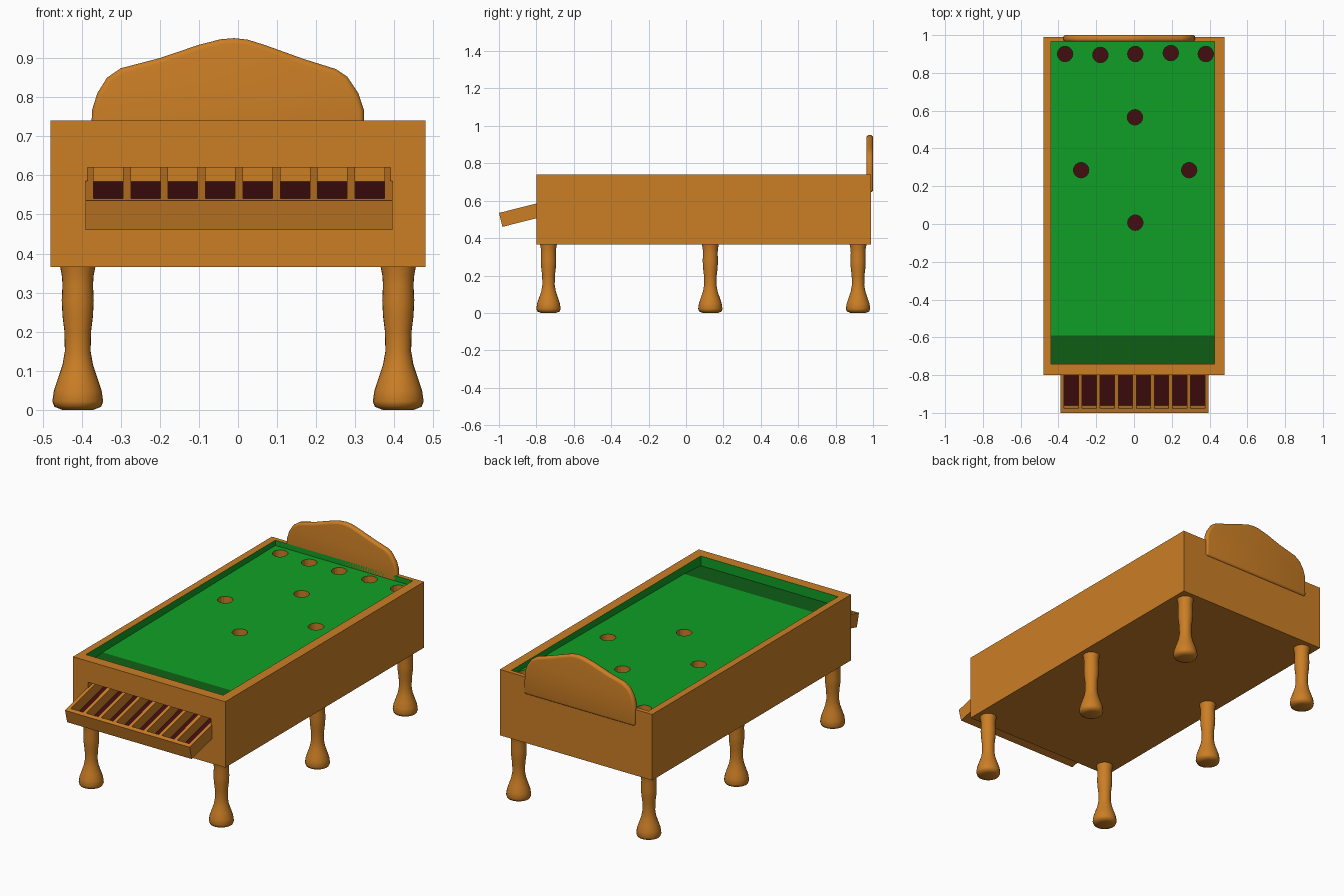
import bpy, bmesh, math
from mathutils import Matrix, Vector

cube = bpy.data.objects.get("Cube")
if cube:
    bpy.data.objects.remove(cube, do_unlink=True)


def material(name, rgb):
    m = bpy.data.materials.new(name)
    m.use_nodes = True
    m.diffuse_color = (*rgb, 1)
    m.node_tree.nodes["Principled BSDF"].inputs["Base Color"].default_value = (*rgb, 1)
    return m


wood = material("wood", (0.597, 0.209, 0.0185))
felt = material("green felt", (0.005, 0.35, 0.019))
dark_felt = material("dark green felt", (0.005, 0.117, 0.008))
maroon = material("maroon", (0.0545, 0.004, 0.005))


def to_object(name, bm, mats=(wood,)):
    bmesh.ops.recalc_face_normals(bm, faces=bm.faces)
    mesh = bpy.data.meshes.new(name)
    bm.to_mesh(mesh)
    bm.free()
    for m in mats:
        mesh.materials.append(m)
    ob = bpy.data.objects.new(name, mesh)
    bpy.context.collection.objects.link(ob)
    return ob


def box(name, lo, hi, mat=wood, matrix=None):
    lo, hi = Vector(lo), Vector(hi)
    bm = bmesh.new()
    bmesh.ops.create_cube(bm, size=1)
    bmesh.ops.scale(bm, vec=hi - lo, verts=bm.verts)
    bmesh.ops.translate(bm, vec=(lo + hi) / 2, verts=bm.verts)
    if matrix:
        bm.transform(matrix)
    return to_object(name, bm, (mat,))


def prism(name, points, offset):
    """Extrude a closed outline of 3D points along an offset."""
    bm = bmesh.new()
    face = bm.faces.new([bm.verts.new(p) for p in points])
    new = bmesh.ops.extrude_face_region(bm, geom=[face])["geom"]
    bmesh.ops.translate(bm, vec=offset, verts=[v for v in new if isinstance(v, bmesh.types.BMVert)])
    return to_object(name, bm)


def activate(ob):
    bpy.ops.object.select_all(action="DESELECT")
    ob.select_set(True)
    bpy.context.view_layer.objects.active = ob


def cut(ob, cutter):
    mod = ob.modifiers.new("cut", "BOOLEAN")
    mod.operation, mod.solver, mod.object = "DIFFERENCE", "EXACT", cutter
    activate(ob)
    bpy.ops.object.modifier_apply(modifier=mod.name)
    bpy.data.objects.remove(cutter, do_unlink=True)


# Cabinet with a sunken, slightly sloping bed
cabinet = box("cabinet", (-0.48, -0.8, 0.365), (0.48, 0.99, 0.74))
bed = [(0.965, 0.8), (0.965, 0.71), (-0.59, 0.695), (-0.74, 0.685), (-0.74, 0.8)]
cut(cabinet, prism("bed_cutter", [(-0.44, y, z) for y, z in bed], (0.865, 0, 0)))

# Return slot in the front, behind the tray
cut(cabinet, box("slot_cutter", (-0.385, -0.9, 0.52), (0.39, -0.56, 0.62)))

# Ball holes
holes = [(-0.365, 0.9), (-0.178, 0.895), (0.007, 0.9), (0.195, 0.905), (0.38, 0.9),
         (0.005, 0.565), (-0.28, 0.285), (0.292, 0.285), (0.007, 0.007)]
bm = bmesh.new()
for x, y in holes:
    bmesh.ops.create_cone(bm, cap_ends=True, segments=16, radius1=0.041, radius2=0.041, depth=0.21,
                          matrix=Matrix.Translation((x, y, 0.695)))
cut(cabinet, to_object("hole_cutter", bm))

# Cabinet colours: felt on bed and inner walls, maroon at the bottom of holes
mesh = cabinet.data
mesh.materials.clear()
for m in (wood, felt, dark_felt, maroon):
    mesh.materials.append(m)
for p in mesh.polygons:
    low = min(mesh.vertices[v].co.z for v in p.vertices)
    up = p.normal.z > 0.5
    p.material_index = 0
    if 0.66 < low < 0.735:
        p.material_index = 2 if up and p.center.y < -0.6 else 1
    elif up and 0.57 < low < 0.61 and p.center.y > -0.5:
        p.material_index = 3

# Tilted collecting tray: base, coloured floor, lip and dividers
tilt = Matrix.Translation((0, -1.0, 0.535)) @ Matrix.Rotation(math.radians(14.2), 4, "X")
left, right, wall = -0.39, 0.395, 0.02
box("tray_base", (left, 0, -0.077), (right, 0.45, -0.066), wood, tilt)
box("tray_floor", (left + 0.01, 0.01, -0.067), (right - 0.01, 0.452, -0.06), maroon, tilt)
box("tray_lip", (left, 0, -0.077), (right, 0.025, 0), wood, tilt)
slots = 8
for i in range(slots + 1):
    x = left + i * (right - left - wall) / slots
    box(f"tray_divider_{i + 1}", (x, 0.001, -0.0765), (x + wall, 0.45, -0.0005), wood, tilt)

# Turned legs
profile = [(0, 0.002), (0.04, 0), (0.06, 0.008), (0.065, 0.022), (0.061, 0.05), (0.051, 0.08),
           (0.039, 0.115), (0.033, 0.15), (0.034, 0.2), (0.039, 0.24), (0.041, 0.28),
           (0.039, 0.32), (0.041, 0.345), (0.046, 0.37)]
for side, sx in (("left", 1), ("right", -1)):
    for place, y in (("front", -0.735), ("middle", 0.13), ("back", 0.92)):
        bm = bmesh.new()
        verts = [bm.verts.new((r, 0, z)) for r, z in profile]
        edges = [bm.edges.new(pair) for pair in zip(verts, verts[1:])]
        bmesh.ops.spin(bm, geom=verts + edges, cent=(0, 0, 0), axis=(0, 0, 1),
                       angle=math.tau, steps=24)
        bmesh.ops.remove_doubles(bm, verts=bm.verts, dist=0.0005)
        leg = to_object(f"{place}_{side}_leg", bm)
        leg.location = (0.41 * sx, y, 0)
        activate(leg)
        bpy.ops.object.shade_smooth_by_angle(angle=math.radians(60))

# Rounded headboard on the back rim
outline = [(-0.375, 0.645), (-0.374, 0.765), (-0.36, 0.81), (-0.335, 0.85), (-0.3, 0.874),
           (-0.2, 0.9), (-0.1, 0.934), (-0.045, 0.948), (-0.01, 0.951), (0.025, 0.947),
           (0.07, 0.933), (0.17, 0.897), (0.25, 0.872), (0.28, 0.852), (0.308, 0.81),
           (0.322, 0.768), (0.325, 0.645)]
board = prism("headboard", [(x, 0.965, z) for x, z in outline], (0, 0.035, 0))
bevel = board.modifiers.new("round", "BEVEL")
bevel.width, bevel.segments, bevel.limit_method = 0.014, 4, "ANGLE"
bevel.angle_limit = math.radians(50)
activate(board)
bpy.ops.object.modifier_apply(modifier=bevel.name)
bpy.ops.object.shade_smooth_by_angle(angle=math.radians(40))
